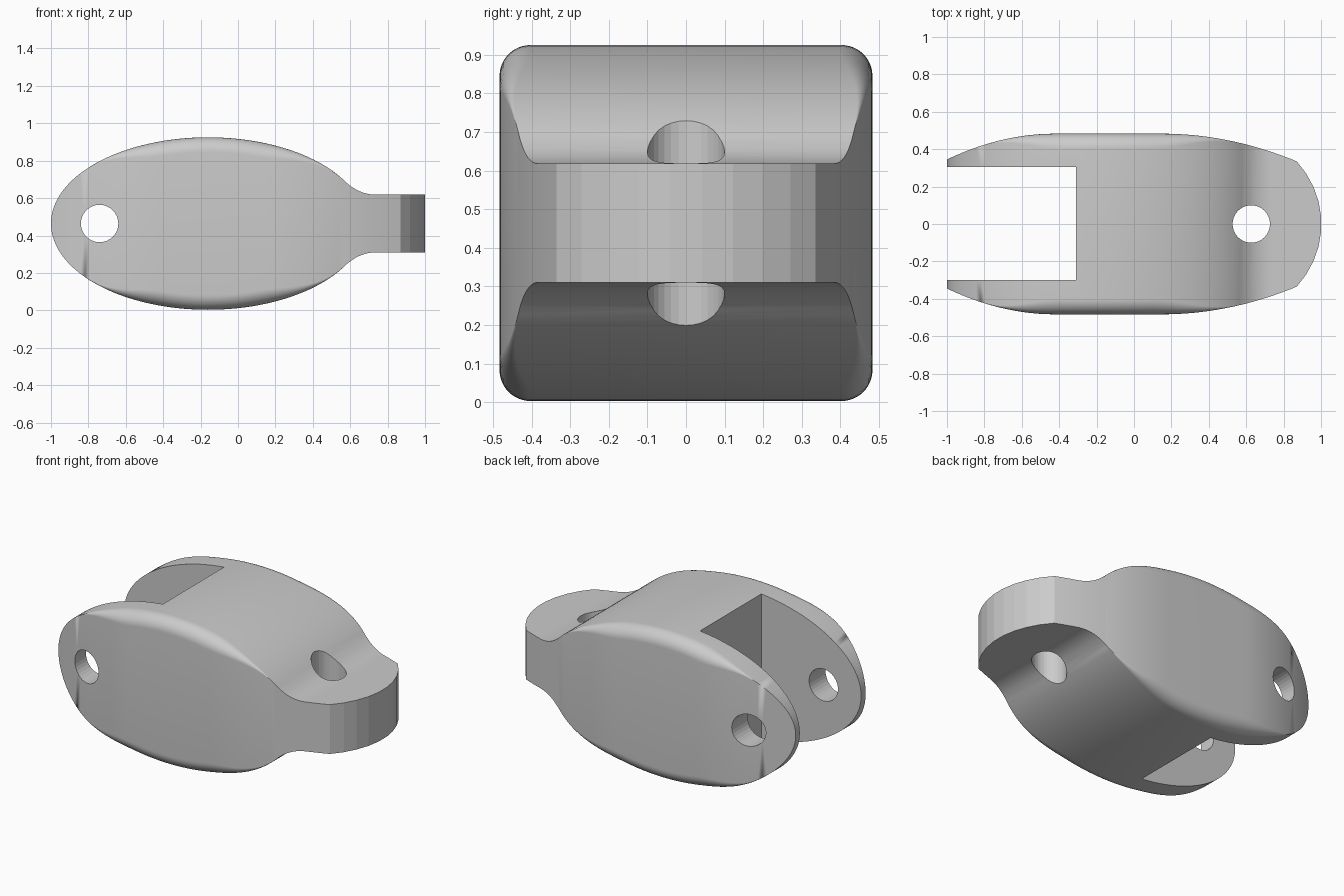
import bpy
import bmesh
from math import sin, cos, pi, radians, sqrt, asin

default = bpy.data.objects.get("Cube")
if default:
    bpy.data.objects.remove(default, do_unlink=True)

MID_Z = 0.464            # height of the symmetry plane
HALF_H, HALF_L = 0.461, 0.84
OVAL_X = -0.16           # centre of the oval side profile
NECK_X, TAB_X, TAB_H = 0.58, 0.74, 0.154
TIP_X, TIP_W = 0.87, 0.335
CORNER_STEPS = 12


def smoothstep(u):
    u = min(max(u, 0), 1)
    return u * u * (3 - 2 * u)


def half_height(x):
    """Oval body, concave neck arc, then flat tab."""
    if x >= TAB_X:
        return TAB_H
    if x > NECK_X:
        radius = (TAB_X - NECK_X) * sqrt(2)
        return TAB_H + radius - sqrt(radius ** 2 - (TAB_X - x) ** 2)
    return HALF_H * sqrt(max(0, 1 - ((x - OVAL_X) / HALF_L) ** 2))


def half_width(x):
    """Straight middle, tapering towards both ends."""
    taper = 0.138 * (max(0, -0.42 - x) / 0.58) ** 2
    taper += 0.148 * (max(0, x - 0.15) / 0.72) ** 2
    return 0.483 - taper


def corner_radius(x):
    """Edge rounding that fades out towards both ends."""
    return 0.08 * smoothstep((x + 0.82) / 0.42) * smoothstep((NECK_X - x) / 0.48)


def stations():
    """Pairs of x and half width along the body."""
    start, end = radians(179.5), pi - asin((NECK_X - OVAL_X) / HALF_L) - pi / 2
    xs = [OVAL_X + HALF_L * cos(start + (end - start) * i / 56) for i in range(57)]
    xs += [NECK_X + (TAB_X - NECK_X) * i / 10 for i in range(1, 11)]
    xs += [TAB_X + (TIP_X - TAB_X) * i / 4 for i in range(1, 5)]
    rows = [(x, half_width(x)) for x in xs]
    # faceted arc at the tip of the tab
    run = 1 - TIP_X
    radius = (TIP_W ** 2 + run ** 2) / (2 * run)
    sweep = asin(TIP_W / radius)
    for i in range(1, 5):
        a = sweep * (1 - i / 4.5)
        rows.append((1 - radius + radius * cos(a) + 0.002 * i / 4, radius * sin(a)))
    return rows


def section(x, w):
    """Rounded rectangle across the body at x."""
    h, r = half_height(x), corner_radius(x)
    points = []
    for k, (sy, sz) in enumerate([(1, 1), (-1, 1), (-1, -1), (1, -1)]):
        for j in range(CORNER_STEPS + 1):
            a = (k + j / CORNER_STEPS) * pi / 2
            points.append((x, sy * (w - r) + r * cos(a),
                           MID_Z + sz * (h - r) + r * sin(a)))
    return points


# Body lofted through the sections
bm = bmesh.new()
rings = [[bm.verts.new(p) for p in section(x, w)] for x, w in stations()]
for a, b in zip(rings, rings[1:]):
    n = len(a)
    for i in range(n):
        j = (i + 1) % n
        bm.faces.new((a[i], a[j], b[j], b[i]))
bm.faces.new(rings[0])
bm.faces.new(rings[-1])
bmesh.ops.remove_doubles(bm, verts=bm.verts, dist=0.0001)
bmesh.ops.recalc_face_normals(bm, faces=bm.faces)
mesh = bpy.data.meshes.new("link_body")
bm.to_mesh(mesh)
bm.free()
body = bpy.data.objects.new("link_body", mesh)
bpy.context.collection.objects.link(body)


def cut(cutter, name):
    """Subtract a hidden cutter from the body."""
    cutter.name = name
    cutter.hide_render = True
    cutter.hide_set(True)
    mod = body.modifiers.new(name, "BOOLEAN")
    mod.operation = "DIFFERENCE"
    mod.solver = "EXACT"
    mod.object = cutter


# Fork slot
bpy.ops.mesh.primitive_cube_add(size=1, location=(-0.81, 0.002, MID_Z))
slot = bpy.context.object
slot.scale = (1, 0.605, 2)
cut(slot, "slot_cutter")

# Cross pin hole through the fork and upright hole through the neck
for name, place, turn in (("fork_hole_cutter", (-0.74, 0, MID_Z), pi / 2),
                          ("neck_hole_cutter", (0.627, 0, MID_Z), 0)):
    bpy.ops.mesh.primitive_cylinder_add(vertices=32, radius=0.1, depth=2,
                                        location=place, rotation=(turn, 0, 0))
    cut(bpy.context.object, name)

# Apply the cuts, then remove the cutters
bpy.ops.object.select_all(action="DESELECT")
body.select_set(True)
bpy.context.view_layer.objects.active = body
for mod in list(body.modifiers):
    cutter = mod.object
    bpy.ops.object.modifier_apply(modifier=mod.name)
    bpy.data.objects.remove(cutter, do_unlink=True)

bpy.ops.object.shade_smooth_by_angle(angle=radians(8.5))
